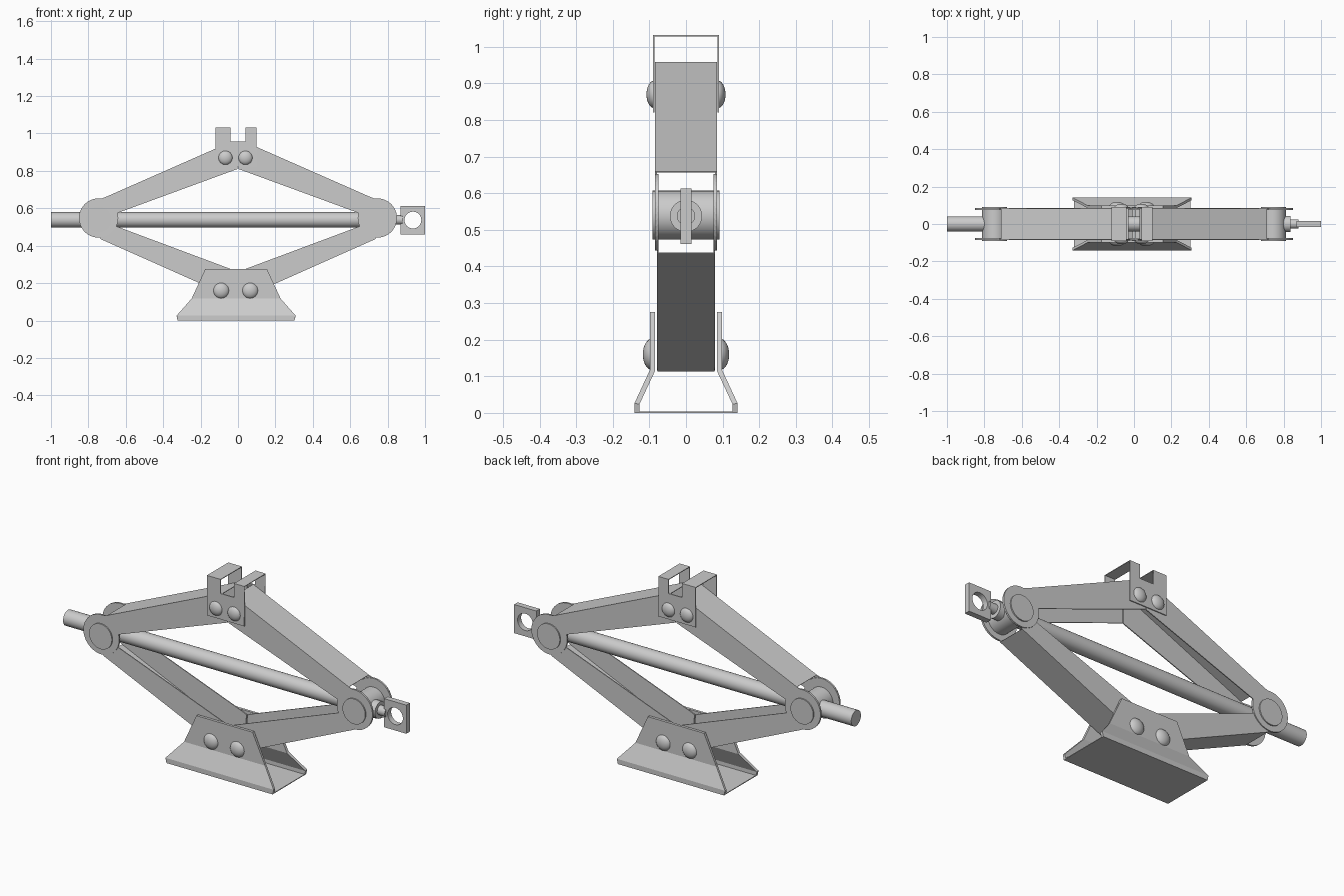
import bpy, bmesh
from math import sin, cos, pi, radians
from mathutils import Matrix, Vector

if "Cube" in bpy.data.objects:
    bpy.data.objects.remove(bpy.data.objects["Cube"])

PX, PZ, PR = 0.745, 0.548, 0.105      # side pivot position and disc radius


def finish(name, bm, thick=0, smooth=False):
    bmesh.ops.recalc_face_normals(bm, faces=bm.faces)
    me = bpy.data.meshes.new(name)
    bm.to_mesh(me)
    bm.free()
    ob = bpy.data.objects.new(name, me)
    bpy.context.collection.objects.link(ob)
    if thick:
        m = ob.modifiers.new("thickness", 'SOLIDIFY')
        m.thickness, m.offset = thick, 0
    if smooth:
        bpy.ops.object.select_all(action='DESELECT')
        bpy.context.view_layer.objects.active = ob
        ob.select_set(True)
        bpy.ops.object.shade_smooth_by_angle()
    return ob


def folded(name, outline, half, bridges, thick=0.005):
    """Two matching side walls joined by strips along the given outline edges."""
    bm = bmesh.new()
    front, back = ([bm.verts.new((x, y, z)) for x, z in outline] for y in (-half, half))
    bm.faces.new(front)
    bm.faces.new(back[::-1])
    for i in bridges:
        j = (i + 1) % len(outline)
        bm.faces.new((front[j], front[i], back[i], back[j]))
    return finish(name, bm, thick)


def cylinder(name, centre, r, length, axis, segs=32):
    bm = bmesh.new()
    rot = Vector((0, 0, 1)).rotation_difference(Vector(axis)).to_matrix().to_4x4()
    bmesh.ops.create_cone(bm, cap_ends=True, segments=segs, radius1=r, radius2=r,
                          depth=length, matrix=Matrix.Translation(centre) @ rot)
    return finish(name, bm, smooth=True)


def rivet(name, x, y, z, r, depth):
    bm = bmesh.new()
    bmesh.ops.create_uvsphere(bm, u_segments=24, v_segments=16, radius=1)
    bmesh.ops.delete(bm, geom=[v for v in bm.verts if v.co.z < -0.01], context='VERTS')
    turn = Matrix.Rotation(radians(-90 if y > 0 else 90), 4, 'X')
    bmesh.ops.transform(bm, verts=bm.verts, matrix=Matrix.Translation((x, y, z)) @ turn
                        @ Matrix.Diagonal((r, r, depth, 1)))
    return finish(name, bm, smooth=True)


def arc(a0, a1, n=32):
    return [(PX + PR * cos(radians(a0 + (a1 - a0) * i / n)),
             PZ + PR * sin(radians(a0 + (a1 - a0) * i / n))) for i in range(n + 1)]


# Four channel arms, each ending in round pivot discs
upper = [(0.03, 0.957), (0.71, 0.658)] + arc(98, -195) + [(0.003, 0.81), (0.003, 0.945)]
lower = [(0.01, 0.115), (0.735, 0.437)] + arc(-93, 205) + [(0.03, 0.272), (0.003, 0.26)]
for side, s in (("left", -1), ("right", 1)):
    folded(f"upper_arm_{side}", [(s * x, z) for x, z in upper], 0.082, [0])
    folded(f"lower_arm_{side}", [(s * x, z) for x, z in lower], 0.077, [0])
    cylinder(f"pivot_barrel_{side}", (s * PX, 0, 0.54), 0.067, 0.182, (0, 1, 0))

# Saddle: notched folded plate
saddle = [(-0.12, 0.82), (0.10, 0.82), (0.10, 1.03), (0.04, 1.03),
          (0.04, 0.957), (-0.04, 0.957), (-0.04, 1.03), (-0.12, 1.03)]
folded("saddle", saddle, 0.088, [2, 6])

# Base: flared side plates and thin floor
rows = [(0.275, 0.165, 0.092), (0.115, 0.238, 0.092), (0.025, 0.318, 0.134), (0, 0.312, 0.134)]
for side, s in (("front", -1), ("back", 1)):
    bm = bmesh.new()
    pairs = [[bm.verts.new((-0.01 + d * w, s * y, z)) for d in (-1, 1)] for z, w, y in rows]
    for a, b in zip(pairs, pairs[1:]):
        bm.faces.new((a[0], a[1], b[1], b[0]))
    finish(f"base_plate_{side}", bm, 0.014)
bm = bmesh.new()
bm.faces.new([bm.verts.new((-0.01 + a * 0.312, b * 0.138, 0.002))
              for a, b in ((-1, -1), (1, -1), (1, 1), (-1, 1))])
finish("base_floor", bm, 0.004)

# Rivets
for side, s in (("front", -1), ("back", 1)):
    for n, x in (("left", -0.09), ("right", 0.065)):
        rivet(f"base_rivet_{side}_{n}", x, s * 0.092, 0.16, 0.043, 0.026)
    for n, x in (("left", -0.067), ("right", 0.04)):
        rivet(f"saddle_rivet_{side}_{n}", x, s * 0.086, 0.87, 0.038, 0.022)

# Screw rod, collar and neck
cylinder("screw_rod", (-0.1, 0, 0.538), 0.041, 1.8, (1, 0, 0))
cylinder("screw_collar", (0.818, 0, 0.538), 0.044, 0.036, (1, 0, 0))
cylinder("screw_neck", (0.85, 0, 0.538), 0.025, 0.06, (1, 0, 0))

# Crank eye: square plate with round hole
bm = bmesh.new()
N = 32
rings = []
for i in range(N):
    c, s = cos(2 * pi * i / N), sin(2 * pi * i / N)
    m = max(abs(c), abs(s))
    rings.append((bm.verts.new((0.935 + 0.045 * c, 0, 0.537 + 0.045 * s)),
                  bm.verts.new((0.935 + 0.065 * c / m, 0, 0.537 + 0.076 * s / m))))
for i in range(N):
    a, b = rings[i], rings[(i + 1) % N]
    bm.faces.new((a[0], a[1], b[1], b[0]))
finish("crank_eye", bm, 0.03)
